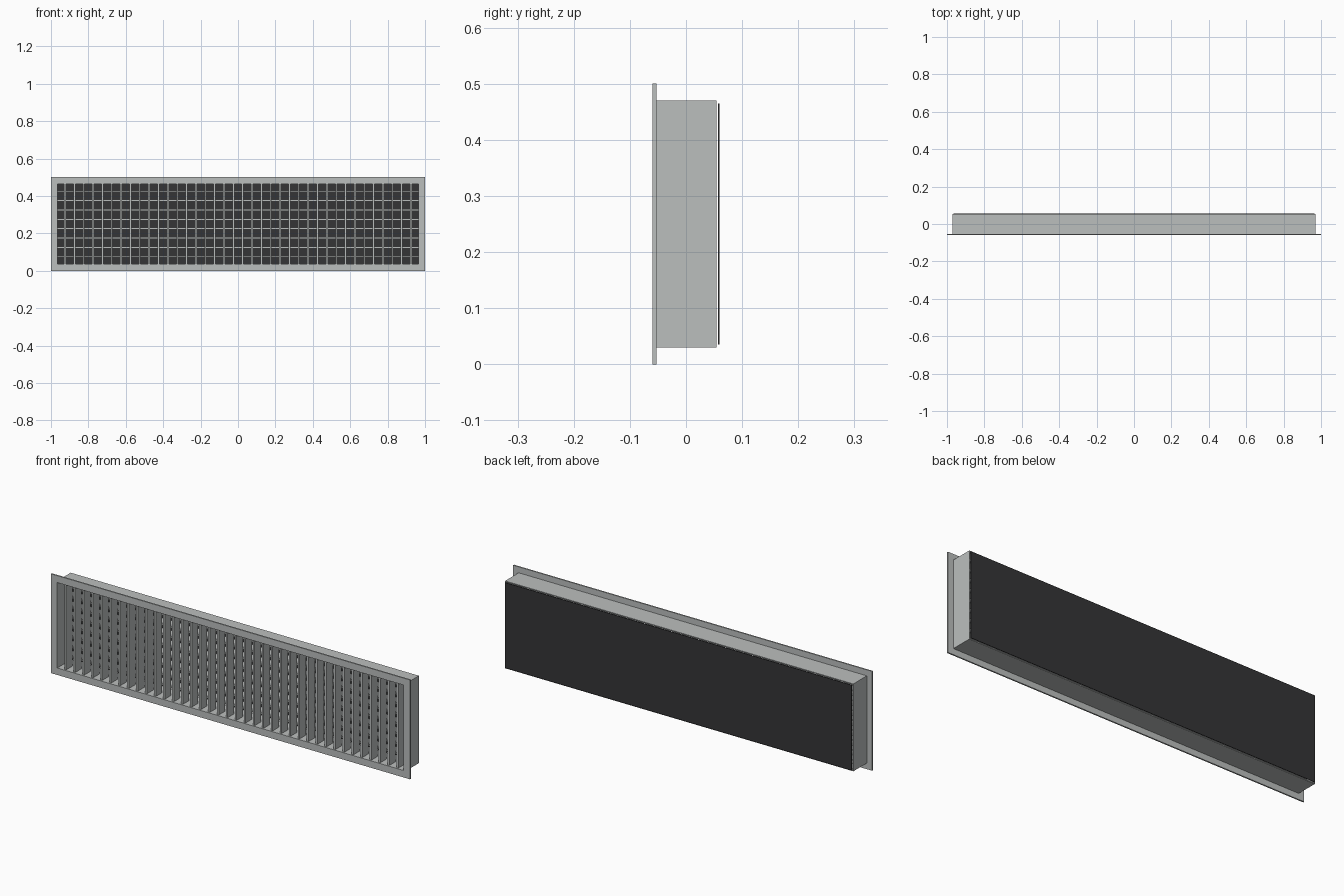
import bpy, bmesh

if "Cube" in bpy.data.objects:
    bpy.data.objects.remove(bpy.data.objects["Cube"])


def material(name, rgb):
    m = bpy.data.materials.new(name)
    m.diffuse_color = (*rgb, 1)
    m.use_nodes = True
    m.node_tree.nodes["Principled BSDF"].inputs["Base Color"].default_value = m.diffuse_color
    return m


GREY = material("light_grey_metal", (0.50, 0.52, 0.515))
BLACK = material("black_backing", (0.035, 0.035, 0.037))


def finish(name, bm, mat):
    bmesh.ops.recalc_face_normals(bm, faces=bm.faces)
    me = bpy.data.meshes.new(name)
    bm.to_mesh(me)
    bm.free()
    me.materials.append(mat)
    ob = bpy.data.objects.new(name, me)
    bpy.context.collection.objects.link(ob)
    return ob


def box(name, x, y, z, mat):
    """Box from (min, max) pairs."""
    bm = bmesh.new()
    bmesh.ops.create_cube(bm, size=1)
    for v in bm.verts:
        v.co = [r[0] if c < 0 else r[1] for c, r in zip(v.co, (x, y, z))]
    return finish(name, bm, mat)


def ring(name, outer, inner, y0, y1, mat):
    """Rectangular tube along y; outer and inner are (half width, half height)."""
    bm = bmesh.new()
    loops = []
    for (w, h), y in ((outer, y0), (outer, y1), (inner, y1), (inner, y0)):
        loops.append([bm.verts.new((sx * w, y, 0.25 + sz * h))
                      for sx, sz in ((-1, -1), (1, -1), (1, 1), (-1, 1))])
    for a in range(4):
        p, q = loops[a], loops[(a + 1) % 4]
        for i in range(4):
            j = (i + 1) % 4
            bm.faces.new((p[i], p[j], q[j], q[i]))
    return finish(name, bm, mat)


# Front flange and duct collar
ring("front_flange", (1.0, 0.25), (0.965, 0.215), -0.06, -0.053, GREY)
ring("duct_collar", (0.97, 0.22), (0.965, 0.215), -0.053, 0.054, GREY)

# Vertical vanes in front
for i in range(38):
    x = -0.925 + 0.05 * i
    box(f"vertical_vane_{i + 1}", (x - 0.005, x + 0.005), (-0.053, -0.003),
        (0.035, 0.465), GREY)

# Horizontal vanes behind
for i in range(8):
    z = 0.075 + 0.05 * i
    box(f"horizontal_vane_{i + 1}", (-0.965, 0.965), (0.002, 0.052),
        (z - 0.005, z + 0.005), GREY)

# Dark backing plate
box("back_plate", (-0.965, 0.965), (0.057, 0.06), (0.035, 0.465), BLACK)
